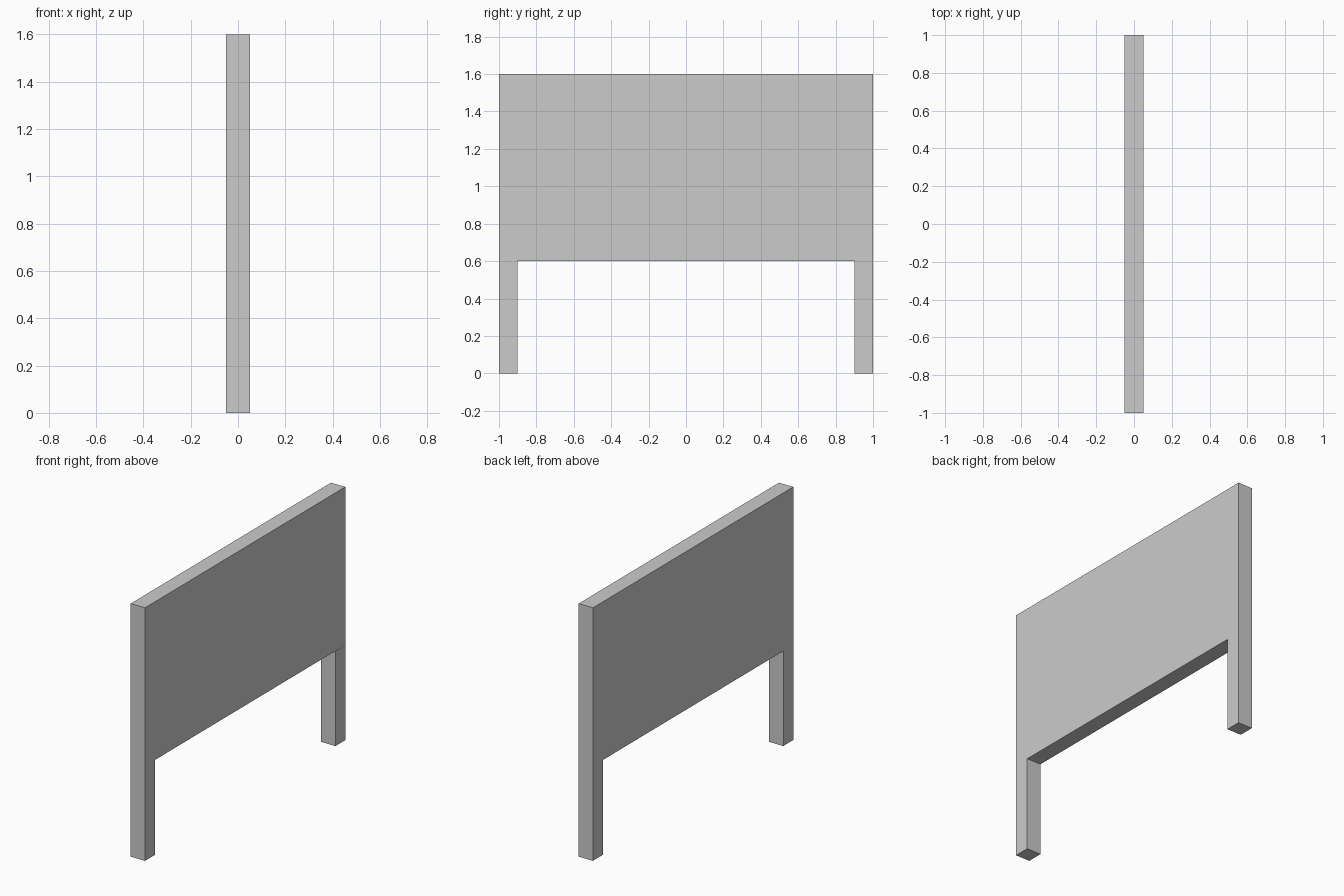
import bpy

if "Cube" in bpy.data.objects:
    bpy.data.objects.remove(bpy.data.objects["Cube"])


def box(name, lo, hi):
    """Add a box spanning two opposite corners."""
    centre = [(a + b) / 2 for a, b in zip(lo, hi)]
    bpy.ops.mesh.primitive_cube_add(size=1, location=centre)
    ob = bpy.context.object
    ob.name = name
    ob.scale = [b - a for a, b in zip(lo, hi)]
    bpy.ops.object.transform_apply(location=False, rotation=False, scale=True)
    return ob


HALF_T = 0.05    # half thickness
HALF_W = 1.0     # half width
LEG_H = 0.6
TOP = 1.6

# Board
box("panel", (-HALF_T, -HALF_W, LEG_H), (HALF_T, HALF_W, TOP))

# Square legs flush with the ends; the back one sits a hair off to +x
for name, y, dx in (("front_leg", -0.95, 0.0), ("back_leg", 0.95, 0.001)):
    box(name, (dx - HALF_T, y - 0.05, 0), (dx + HALF_T, y + 0.05, LEG_H))
